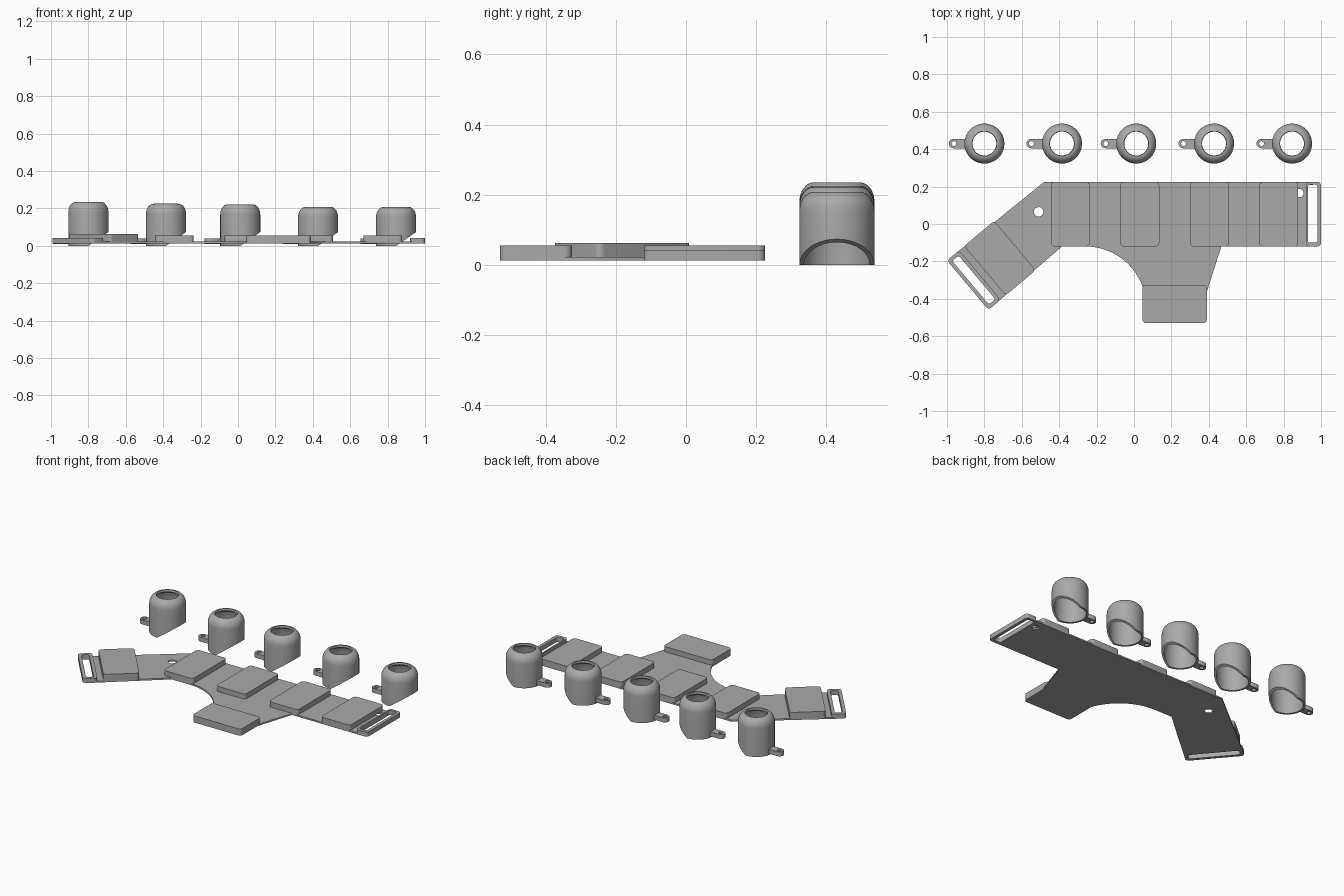
import bpy, bmesh, math
from mathutils import Vector, Matrix

cube = bpy.data.objects.get("Cube")
if cube:
    bpy.data.objects.remove(cube)

grey = bpy.data.materials.new("plain grey")
grey.use_nodes = True
grey.diffuse_color = (0.4, 0.4, 0.4, 1)
grey.node_tree.nodes["Principled BSDF"].inputs["Base Color"].default_value = (0.4, 0.4, 0.4, 1)


def add_object(name, bm):
    mesh = bpy.data.meshes.new(name)
    bmesh.ops.recalc_face_normals(bm, faces=bm.faces)
    bm.to_mesh(mesh)
    bm.free()
    mesh.materials.append(grey)
    obj = bpy.data.objects.new(name, mesh)
    bpy.context.collection.objects.link(obj)
    return obj


def arc(cx, cy, r, start, end, steps):
    angles = [math.radians(start + (end - start) * i / steps) for i in range(steps + 1)]
    return [(cx + r * math.cos(a), cy + r * math.sin(a)) for a in angles]


def circle(cx, cy, r, steps=32):
    return arc(cx, cy, r, 0, 360, steps)[:-1]


def rounded(x0, x1, y0, y1, r=0.02):
    return (arc(x1 - r, y1 - r, r, 0, 90, 6) + arc(x0 + r, y1 - r, r, 90, 180, 6)
            + arc(x0 + r, y0 + r, r, 180, 270, 6) + arc(x1 - r, y0 + r, r, 270, 360, 6))


def slab(name, loops, z0, z1):
    """Extrude an outline (first loop) with holes (other loops) between two heights."""
    curve = bpy.data.curves.new(name, 'CURVE')
    curve.dimensions = '2D'
    curve.fill_mode = 'BOTH'
    curve.extrude = (z1 - z0) / 2
    for loop in loops:
        spline = curve.splines.new('POLY')
        spline.points.add(len(loop) - 1)
        for point, (x, y) in zip(spline.points, loop):
            point.co = (x, y, 0, 1)
        spline.use_cyclic_u = True
    temp = bpy.data.objects.new(name, curve)
    bpy.context.collection.objects.link(temp)
    bpy.context.view_layer.update()
    mesh = bpy.data.meshes.new_from_object(temp)
    bm = bmesh.new()
    bm.from_mesh(mesh)
    bpy.data.objects.remove(temp)
    bpy.data.curves.remove(curve)
    bpy.data.meshes.remove(mesh)
    bmesh.ops.remove_doubles(bm, verts=bm.verts, dist=0.0001)
    bmesh.ops.translate(bm, verts=bm.verts, vec=(0, 0, (z0 + z1) / 2))
    return add_object(name, bm)


# Angled end: local x runs inward from the strap end, local y across it
turn = Matrix.Translation((-1.0, -0.195, 0)) @ Matrix.Rotation(math.radians(40), 4, 'Z')


def angled(loop):
    return [tuple((turn @ Vector((x, y, 0)))[:2]) for x, y in loop]


WIDTH, BASE, DECK = 0.345, 0.012, 0.022
FRONT, BACK = -0.12, 0.225
end_slot = rounded(0.02, 0.065, 0.02 - WIDTH, -0.02, 0.012)
right_slot = rounded(0.93, 0.98, FRONT + 0.02, BACK - 0.015, 0.012)

# Thin base plate
outline = (angled(arc(0.02, -0.02, 0.02, 180, 90, 6))
           + [(-0.48, BACK)] + arc(0.98, BACK - 0.02, 0.02, 90, 0, 6)
           + arc(0.98, FRONT + 0.02, 0.02, 0, -90, 6)
           + [(0.467, FRONT), (0.39, -0.36)]
           + arc(0.37, -0.51, 0.02, 0, -90, 6) + arc(0.065, -0.51, 0.02, -90, -180, 6)
           + arc(-0.26, -0.445, 0.325, 20, 90, 24)
           + [(-0.385, FRONT)] + angled(arc(0.02, 0.02 - WIDTH, 0.02, 270, 180, 6)))
slab("base_plate", [outline, circle(-0.51, 0.065, 0.025), circle(0.885, 0.165, 0.022),
                    right_slot, angled(end_slot)], BASE, DECK)

# Strap loops at both ends
slab("left_strap_loop", [rounded(0.92, 1.0, FRONT, BACK), right_slot], DECK, 0.042)
slab("right_strap_loop", [angled(rounded(0, 0.085, -WIDTH, 0)), angled(end_slot)], DECK, 0.042)

# Raised pads
for i, x in enumerate((-0.445, -0.073, 0.3, 0.67)):
    slab(f"finger_pad_{i + 1}", [rounded(x, x + 0.208, FRONT, BACK)], DECK, 0.055)
slab("palm_pad", [rounded(0.045, 0.39, -0.53, -0.325)], DECK, 0.055)
slab("angled_pad", [angled(rounded(0.12, 0.33, -WIDTH, 0))], DECK, 0.063)


def fingertip_cap(name, x, y, height):
    """Hollow domed cap with an open top and a slanted cut under one side."""
    outer, inner = 0.107, 0.094
    dome = [(0.066 + 0.041 * math.cos(a), height - 0.055 + 0.055 * math.sin(a))
            for a in (math.pi / 2 * i / 8 for i in range(9))]
    profile = ([(inner, 0), (outer, 0)] + dome
               + [(0.064, height - 0.013), (0.082, height - 0.025), (inner, height - 0.06)])
    steps = 48
    bm = bmesh.new()
    rings = []
    for i in range(steps):
        a = 2 * math.pi * i / steps
        rings.append([bm.verts.new((r * math.cos(a), r * math.sin(a), z)) for r, z in profile])
    for i in range(steps):
        a, b = rings[i], rings[(i + 1) % steps]
        for j in range(len(profile)):
            k = (j + 1) % len(profile)
            bm.faces.new((a[j], b[j], b[k], a[k]))
    cut = bmesh.ops.bisect_plane(bm, geom=bm.verts[:] + bm.edges[:] + bm.faces[:],
                                 plane_co=(0.002, 0, 0), plane_no=(-0.7, 0, 1), clear_inner=True)
    rim = [e for e in bm.edges if e.is_boundary]
    bmesh.ops.triangle_fill(bm, edges=rim, use_beauty=True)
    bmesh.ops.translate(bm, verts=bm.verts, vec=(x, y, 0))
    cap = add_object(name, bm)
    bpy.ops.object.select_all(action='DESELECT')
    cap.select_set(True)
    bpy.context.view_layer.objects.active = cap
    bpy.ops.object.shade_smooth_by_angle(angle=math.radians(35))


# Row of fingertip caps, each with a pierced side tab
for i, (x, height) in enumerate(((-0.8, 0.235), (-0.385, 0.225), (0.012, 0.222),
                                 (0.428, 0.208), (0.845, 0.208))):
    fingertip_cap(f"fingertip_cap_{i + 1}", x, 0.43, height)
    tab = arc(x - 0.165, 0.43, 0.025, 90, 270, 12) + [(x - 0.098, 0.405), (x - 0.098, 0.455)]
    slab(f"cap_tab_{i + 1}", [tab, circle(x - 0.163, 0.43, 0.013, 16)], 0.01, 0.038)
